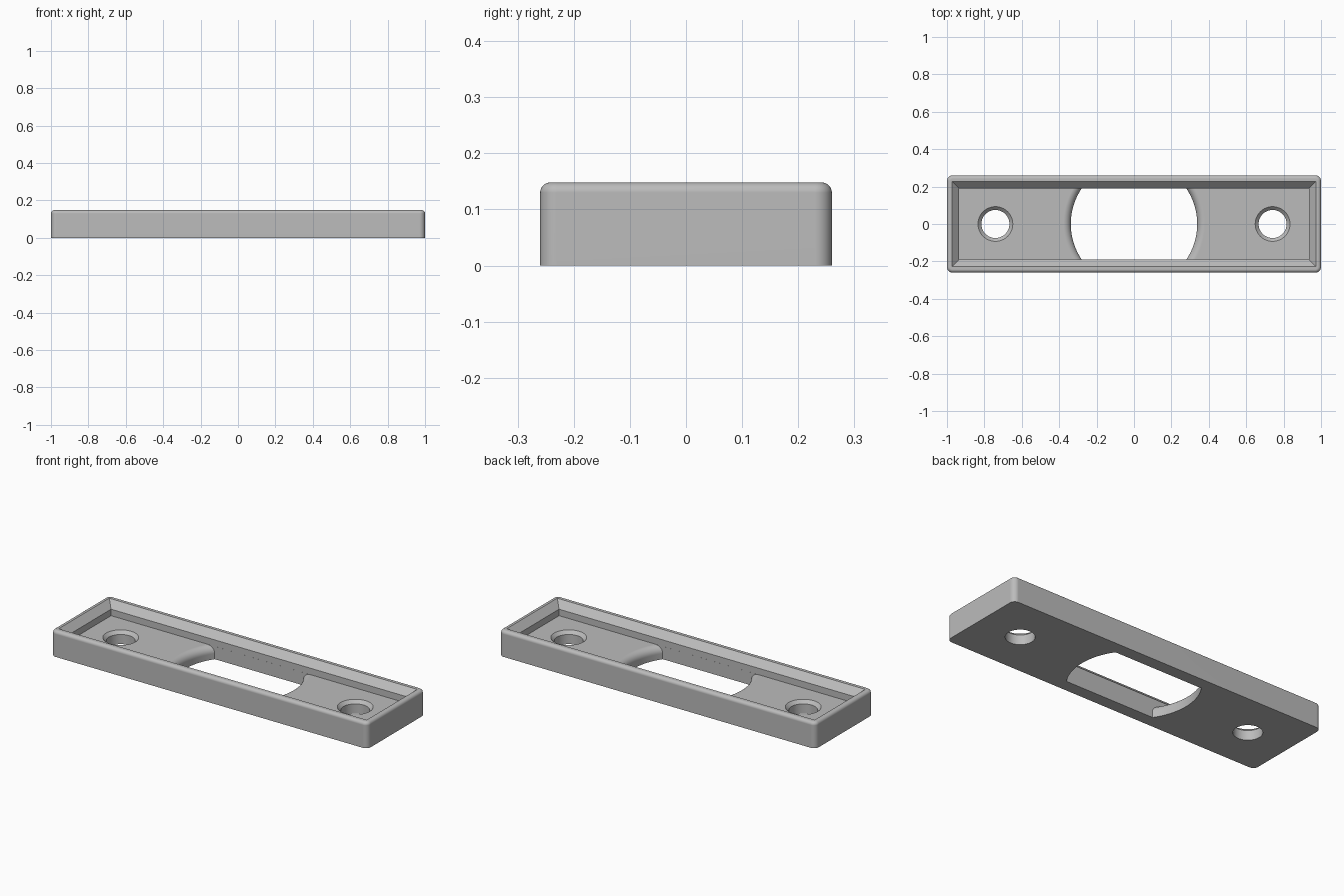
import bpy, bmesh, math

if "Cube" in bpy.data.objects:
    bpy.data.objects.remove(bpy.data.objects["Cube"])

LX, LY, H = 1.0, 0.26, 0.148      # half length, half width, height
FLOOR = 0.073                     # height of the recessed floor
CORNER, EDGE = 0.03, 0.018        # vertical corner radius, top edge radius
SLOT_R, SLOT_Y, SLOT_F = 0.338, 0.1897, 0.04
HOLE_X, HOLE_R, HOLE_C = 0.741, 0.075, 0.018

grey = bpy.data.materials.new("plain_grey")
grey.diffuse_color = (0.5, 0.5, 0.5, 1)
grey.use_nodes = True
grey.node_tree.nodes["Principled BSDF"].inputs["Base Color"].default_value = grey.diffuse_color


def loft(name, loops):
    """Skin a stack of equal-length closed loops and cap both ends."""
    bm = bmesh.new()
    rings = [[bm.verts.new(p) for p in loop] for loop in loops]
    n = len(rings[0])
    for a, b in zip(rings, rings[1:]):
        for i in range(n):
            j = (i + 1) % n
            bm.faces.new((a[i], a[j], b[j], b[i]))
    bm.faces.new(rings[0][::-1])
    bm.faces.new(rings[-1])
    bmesh.ops.recalc_face_normals(bm, faces=bm.faces)
    mesh = bpy.data.meshes.new(name)
    bm.to_mesh(mesh)
    bm.free()
    mesh.materials.append(grey)
    ob = bpy.data.objects.new(name, mesh)
    bpy.context.collection.objects.link(ob)
    return ob


def rounded_rect(hx, hy, r, z, seg=8):
    pts = []
    for q, (sx, sy) in enumerate(((1, 1), (-1, 1), (-1, -1), (1, -1))):
        for i in range(seg + 1):
            a = math.pi / 2 * (q + i / seg)
            pts.append((sx * (hx - r) + r * math.cos(a),
                        sy * (hy - r) + r * math.sin(a), z))
    return pts


def rect(hx, hy, z):
    return [(hx, hy, z), (-hx, hy, z), (-hx, -hy, z), (hx, -hy, z)]


def circle(cx, r, z, n=64):
    return [(cx + r * math.cos(2 * math.pi * i / n),
             r * math.sin(2 * math.pi * i / n), z) for i in range(n)]


def flat_sided_circle(r, hy, z, n=32):
    """Circle with its front and back cut straight at y = +-hy."""
    lim = math.asin(hy / r)
    right = [(r * math.cos(a), r * math.sin(a), z)
             for a in (lim * (2 * i / n - 1) for i in range(n + 1))]
    return right + [(-x, -y, z) for x, y, z in right]


# Body: rounded block with a filleted top edge
loops = [rounded_rect(LX, LY, CORNER, 0)]
for i in range(7):
    a = math.pi / 2 * i / 6
    d = EDGE * (1 - math.cos(a))
    loops.append(rounded_rect(LX - d, LY - d, CORNER - d, H - EDGE + EDGE * math.sin(a)))
body = loft("plate_body", loops)

# Centre opening, flaring out to a rounded lip at the floor
loops = [flat_sided_circle(SLOT_R, SLOT_Y, -0.05)]
for i in range(9):
    a = math.pi / 2 * i / 8
    loops.append(flat_sided_circle(SLOT_R + SLOT_F * (1 - math.cos(a)), SLOT_Y,
                                   FLOOR - SLOT_F + SLOT_F * math.sin(a)))
loops.append(flat_sided_circle(SLOT_R + SLOT_F, SLOT_Y, FLOOR + 0.01))
cutters = [loft("opening_cutter", loops)]

# Recess: sloped upper walls, then upright walls down to the floor
slope_z, top_z = 0.11, H + 0.04
grow = 0.038 * (top_z - slope_z) / (H - slope_z)
cutters.append(loft("recess_cutter", [rect(0.935, 0.19, FLOOR), rect(0.935, 0.19, slope_z),
                                      rect(0.935 + grow, 0.19 + grow, top_z)]))

# Screw holes with a bevelled rim
for s in (-1, 1):
    x = s * HOLE_X
    cutters.append(loft("screw_hole_cutter", [
        circle(x, HOLE_R, -0.05), circle(x, HOLE_R, FLOOR - HOLE_C),
        circle(x, HOLE_R + HOLE_C + 0.01, FLOOR + 0.01)]))

bpy.context.view_layer.objects.active = body
body.select_set(True)
for c in cutters:
    c.hide_render = True
    mod = body.modifiers.new("cut", 'BOOLEAN')
    mod.operation, mod.solver, mod.object = 'DIFFERENCE', 'EXACT', c
    bpy.ops.object.modifier_apply(modifier=mod.name)
    bpy.data.objects.remove(c)

# Smooth the rounded edges, keep the flats flat
bpy.ops.object.shade_smooth_by_angle(angle=math.radians(30))
wn = body.modifiers.new("flat_normals", 'WEIGHTED_NORMAL')
wn.keep_sharp = True
